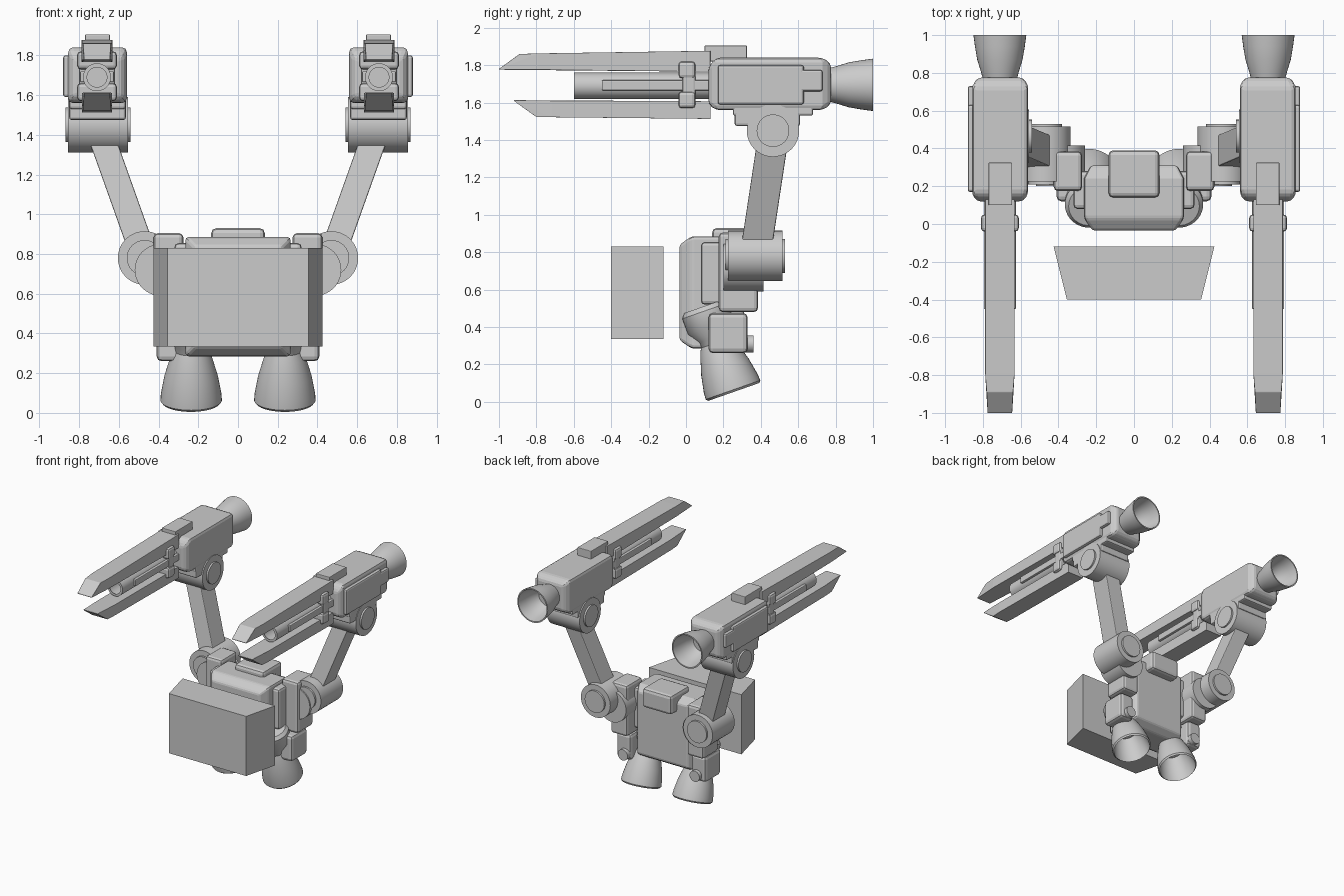
import bpy, bmesh, math
from mathutils import Vector

cube = bpy.data.objects.get("Cube")
if cube:
    bpy.data.objects.remove(cube, do_unlink=True)

grey = bpy.data.materials.new("plain grey")
grey.use_nodes = True
colour = (0.6, 0.6, 0.6, 1)
grey.diffuse_color = colour
grey.node_tree.nodes["Principled BSDF"].inputs["Base Color"].default_value = colour


def finish(name, bm, mirror, bevel=0, smooth=False):
    bmesh.ops.recalc_face_normals(bm, faces=bm.faces)
    mesh = bpy.data.meshes.new(name)
    bm.to_mesh(mesh)
    bm.free()
    mesh.materials.append(grey)
    if smooth:
        for p in mesh.polygons:
            p.use_smooth = True
        mesh.set_sharp_from_angle(angle=math.radians(35))
    ob = bpy.data.objects.new(name, mesh)
    bpy.context.collection.objects.link(ob)
    if bevel:
        b = ob.modifiers.new("bevel", "BEVEL")
        b.width, b.segments, b.limit_method = bevel, 2, "ANGLE"
    if mirror:
        ob.modifiers.new("mirror", "MIRROR")
    return ob


def hull(name, points, mirror=True, bevel=0):
    bm = bmesh.new()
    for p in points:
        bm.verts.new(p)
    bmesh.ops.convex_hull(bm, input=bm.verts)
    bmesh.ops.dissolve_limit(bm, angle_limit=0.01, verts=bm.verts, edges=bm.edges)
    return finish(name, bm, mirror, bevel)


def loft(name, sections, mirror=True, bevel=0):
    """Convex solid through rectangles given as (y, x0, x1, z0, z1)."""
    pts = [(x, y, z) for y, x0, x1, z0, z1 in sections for x in (x0, x1) for z in (z0, z1)]
    return hull(name, pts, mirror, bevel)


def box(name, xs, ys, zs, bevel=0.02, mirror=True):
    return loft(name, [(y, *xs, *zs) for y in ys], mirror, bevel)


def lathe(name, origin, axis, profile, mirror=True, closed=False, steps=40):
    """Revolve (radius, distance) points about an axis."""
    bm = bmesh.new()
    vs = [bm.verts.new((r, 0, s)) for r, s in profile]
    edges = [bm.edges.new(pair) for pair in zip(vs, vs[1:])]
    if closed:
        edges.append(bm.edges.new((vs[-1], vs[0])))
    bmesh.ops.spin(bm, geom=vs + edges, axis=(0, 0, 1), cent=(0, 0, 0),
                   angle=math.tau, steps=steps)
    bmesh.ops.remove_doubles(bm, verts=bm.verts, dist=0.0005)
    rot = Vector(axis).to_track_quat("Z", "Y")
    for v in bm.verts:
        v.co = rot @ v.co + Vector(origin)
    return finish(name, bm, mirror, smooth=True)


def joint(name, origin, axis, radius, half, cap, lip):
    """Drum with a smaller raised disc on each end."""
    end = half + lip
    lathe(name, origin, axis, [(0, -end), (cap, -end), (cap, -half), (radius, -half),
                               (radius, half), (cap, half), (cap, end), (0, end)])


# Front block
loft("front_block", [(-0.40, -0.355, 0.355, 0.335, 0.83),
                     (-0.12, -0.425, 0.425, 0.335, 0.83)], False)

# Torso and back pod
loft("torso", [(-0.035, -0.22, 0.22, 0.33, 0.84), (0.03, -0.265, 0.265, 0.285, 0.885),
               (0.24, -0.265, 0.265, 0.285, 0.885), (0.31, -0.23, 0.23, 0.33, 0.85)],
     False, 0.015)
box("back_pod", (-0.135, 0.135), (0.14, 0.39), (0.77, 0.93), 0.025, False)

# Shoulders
box("shoulder_link", (0.2, 0.32), (0.08, 0.28), (0.52, 0.855))
box("shoulder_block", (0.275, 0.425), (0.175, 0.385), (0.48, 0.905), 0.022)
lathe("shoulder_hub", (0.39, 0.2, 0.72), (0, 1, 0),
      [(0, 0), (0.13, 0), (0.13, 0.215), (0, 0.215)])
joint("elbow_joint", (0.47, 0.37, 0.78), (0, 1, 0), 0.135, 0.145, 0.09, 0.015)

# Upper arms, slanted outward
hull("arm", [(x + dx, y + dy, z) for x, y, z in ((0.47, 0.37, 0.78), (0.705, 0.47, 1.44))
             for dx in (-0.07, 0.07) for dy in (-0.083, 0.083)], bevel=0.006)
joint("wrist_joint", (0.705, 0.465, 1.45), (1, 0, 0), 0.14, 0.15, 0.087, 0.014)

# Gun body with stepped underside and outer plate
G, Z = 0.71, 1.69
loft("gun_body", [(0.12, 0.585, 0.835, 1.59, 1.79), (0.16, 0.56, 0.855, 1.56, 1.84),
                  (0.73, 0.56, 0.855, 1.56, 1.84), (0.775, 0.585, 0.83, 1.59, 1.81)],
     bevel=0.022)
box("gun_mount_upper", (0.565, 0.85), (0.25, 0.68), (1.53, 1.6), 0.012)
box("gun_mount_lower", (0.565, 0.85), (0.26, 0.61), (1.475, 1.56), 0.012)
box("side_plate", (0.84, 0.88), (0.17, 0.63), (1.59, 1.80), 0.012)
box("side_plate_tab", (0.84, 0.88), (0.58, 0.73), (1.66, 1.775), 0.012)
box("sight", (0.645, 0.77), (0.10, 0.325), (1.82, 1.905), 0.004)

# Rails with pointed tips
loft("upper_rail", [(0.13, 0.632, 0.788, 1.765, 1.877), (-0.79, 0.632, 0.788, 1.776, 1.863),
                    (-0.89, 0.64, 0.78, 1.777, 1.86), (-1.0, 0.645, 0.775, 1.776, 1.78)],
     bevel=0.008)
loft("lower_rail", [(0.13, 0.635, 0.785, 1.513, 1.607), (-0.72, 0.635, 0.785, 1.522, 1.61),
                    (-0.80, 0.64, 0.78, 1.523, 1.612), (-0.92, 0.645, 0.775, 1.609, 1.613)],
     bevel=0.008)

# Barrel, fins and clamp
lathe("barrel", (G, -0.6, Z), (0, 1, 0),
      [(0.05, 0), (0.07, 0), (0.07, 0.75), (0, 0.75), (0, 0.15), (0.05, 0.15)])
box("barrel_fin", (G - 0.085, G + 0.085), (-0.45, 0.14), (1.665, 1.72), 0.006)
box("clamp_band", (G - 0.09, G + 0.09), (-0.02, 0.05), (1.62, 1.76), 0.01)
for name, zs in (("clamp_top", (1.73, 1.82)), ("clamp_bottom", (1.57, 1.66))):
    box(name, (G - 0.1, G + 0.1), (-0.04, 0.05), zs, 0.018)

# Rear gun nozzle
lathe("gun_nozzle", (G, 0.76, Z + 0.005), (0, 1, 0),
      [(0, 0), (0.088, 0), (0.1, 0.045), (0.12, 0.11), (0.132, 0.18), (0.14, 0.24),
       (0.13, 0.24), (0.118, 0.17), (0.1, 0.1), (0.075, 0.05), (0, 0.05)])

# Hips
box("hip_block", (0.28, 0.41), (0.12, 0.33), (0.26, 0.475), 0.025)
lathe("hip_knuckle", (0.33, 0.2, 0.31), (0, 1, 0),
      [(0, 0), (0.045, 0), (0.045, 0.16), (0, 0.16)])

# Lower thrusters, tilted back
foot, up = (0.236, 0.255, 0.053), (0, -0.33, 0.944)
lathe("thruster_mount", foot, up,
      [(0, 0.2), (0.085, 0.2), (0.09, 0.31), (0.13, 0.37), (0.13, 0.46), (0.11, 0.485), (0, 0.485)])
lathe("thruster_nozzle", foot, up,
      [(0.145, 0), (0.155, 0.012), (0.152, 0.05), (0.135, 0.14), (0.105, 0.24), (0.088, 0.28),
       (0, 0.28), (0, 0.22), (0.08, 0.22), (0.12, 0.13), (0.138, 0.05)], closed=True)
